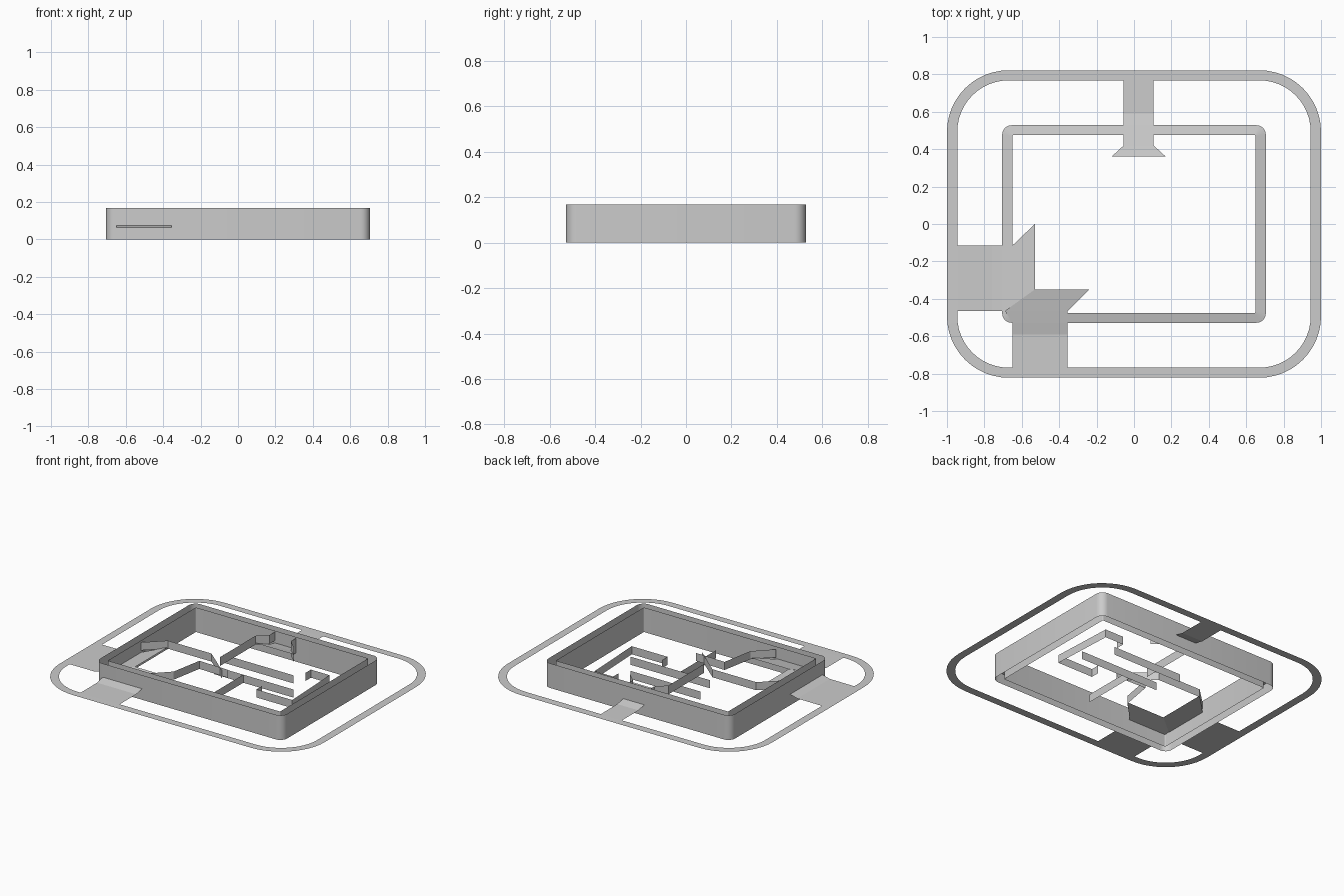
import bpy, bmesh, math

if "Cube" in bpy.data.objects:
    bpy.data.objects.remove(bpy.data.objects["Cube"])


def make_object(name, bm):
    mesh = bpy.data.meshes.new(name)
    bm.to_mesh(mesh)
    bm.free()
    ob = bpy.data.objects.new(name, mesh)
    bpy.context.collection.objects.link(ob)
    return ob


def rounded_rect(hx, hy, r, n):
    pts = []
    for k, (sx, sy) in enumerate([(1, 1), (-1, 1), (-1, -1), (1, -1)]):
        for i in range(n + 1):
            t = math.radians(90 * k + 90 * i / n)
            pts.append((sx * (hx - r) + r * math.cos(t),
                        sy * (hy - r) + r * math.sin(t)))
    return pts


def loft(name, rings, closed=True):
    """Skin a series of point rings with quads."""
    bm = bmesh.new()
    rows = [[bm.verts.new(p) for p in ring] for ring in rings]
    n = len(rows[0])
    for a, b in zip(rows, rows[1:]):
        for i in range(n if closed else n - 1):
            j = (i + 1) % n
            bm.faces.new((a[i], a[j], b[j], b[i]))
    return make_object(name, bm)


def at_z(pts, z):
    return [(x, y, z) for x, y in pts]


def smooth(ob):
    bpy.ops.object.select_all(action='DESELECT')
    ob.select_set(True)
    bpy.context.view_layer.objects.active = ob
    bpy.ops.object.shade_smooth_by_angle(angle=math.radians(30))


# Thin flat outer track
loft("outer_track", [at_z(rounded_rect(0.945, 0.768, 0.275, 12), 0.0605),
                     at_z(rounded_rect(1.0, 0.822, 0.33, 12), 0.06)])

# Inner track: narrow sloped strip held between two upright walls
outer = rounded_rect(0.705, 0.528, 0.05, 6)
inner = rounded_rect(0.65, 0.475, 0.006, 6)
loft("inner_track", [at_z(inner, 0.083), at_z(outer, 0.072)])
smooth(loft("outer_wall", [at_z(outer, 0.0), at_z(outer, 0.168)]))
smooth(loft("inner_wall", [at_z(inner, 0.0), at_z(inner, 0.168)]))


# Entry ramps: flat outside, rising through the walls, flared inside
def ramp(name, rows, along_x):
    rings = []
    for d, lo, hi, z in rows:
        rings.append([(d, lo, z), (d, hi, z)] if along_x else [(lo, d, z), (hi, d, z)])
    loft(name, rings, closed=False)


ramp("left_ramp", [(-0.945, -0.465, -0.115, 0.0605), (-0.76, -0.465, -0.115, 0.061),
                   (-0.705, -0.465, -0.115, 0.075), (-0.65, -0.44, -0.115, 0.087),
                   (-0.53, -0.35, 0.0, 0.11)], True)
ramp("front_ramp", [(-0.768, -0.65, -0.355, 0.0605), (-0.59, -0.65, -0.355, 0.061),
                    (-0.528, -0.65, -0.355, 0.075), (-0.465, -0.69, -0.355, 0.088),
                    (-0.35, -0.53, -0.24, 0.11)], False)
ramp("back_ramp", [(0.768, -0.055, 0.105, 0.0605), (0.59, -0.055, 0.105, 0.061),
                   (0.528, -0.055, 0.105, 0.075), (0.42, -0.055, 0.105, 0.096),
                   (0.36, -0.12, 0.17, 0.11)], False)


# Thin upright partitions inside the frame
def partition(name, path, z0=0.02, z1=0.075):
    loft(name, [at_z(path, z0), at_z(path, z1)], closed=False)


partition("left_gate_wall", [(-0.65, -0.115), (-0.53, 0.0), (-0.2, 0.0), (0.0, -0.17)], 0.1, 0.155)
partition("front_gate_wall", [(-0.355, -0.465), (-0.24, -0.35), (-0.2, -0.13), (0.02, -0.137)], 0.1, 0.155)
partition("back_gate_left_wall", [(-0.055, 0.475), (-0.055, 0.42), (-0.12, 0.36), (-0.12, -0.02)], 0.1, 0.16)
partition("back_gate_right_wall", [(0.105, 0.475), (0.105, 0.42), (0.17, 0.36)], 0.06, 0.16)
partition("upper_cross_wall", [(-0.23, 0.17), (0.3, 0.17)])
partition("lower_cross_wall", [(-0.18, 0.0), (0.42, 0.0)])
partition("centre_wall", [(0.04, -0.38), (0.04, 0.0)])
partition("hook_wall", [(0.23, -0.07), (0.23, -0.13), (0.5, -0.13), (0.48, 0.3), (0.34, 0.3), (0.34, 0.24)])
